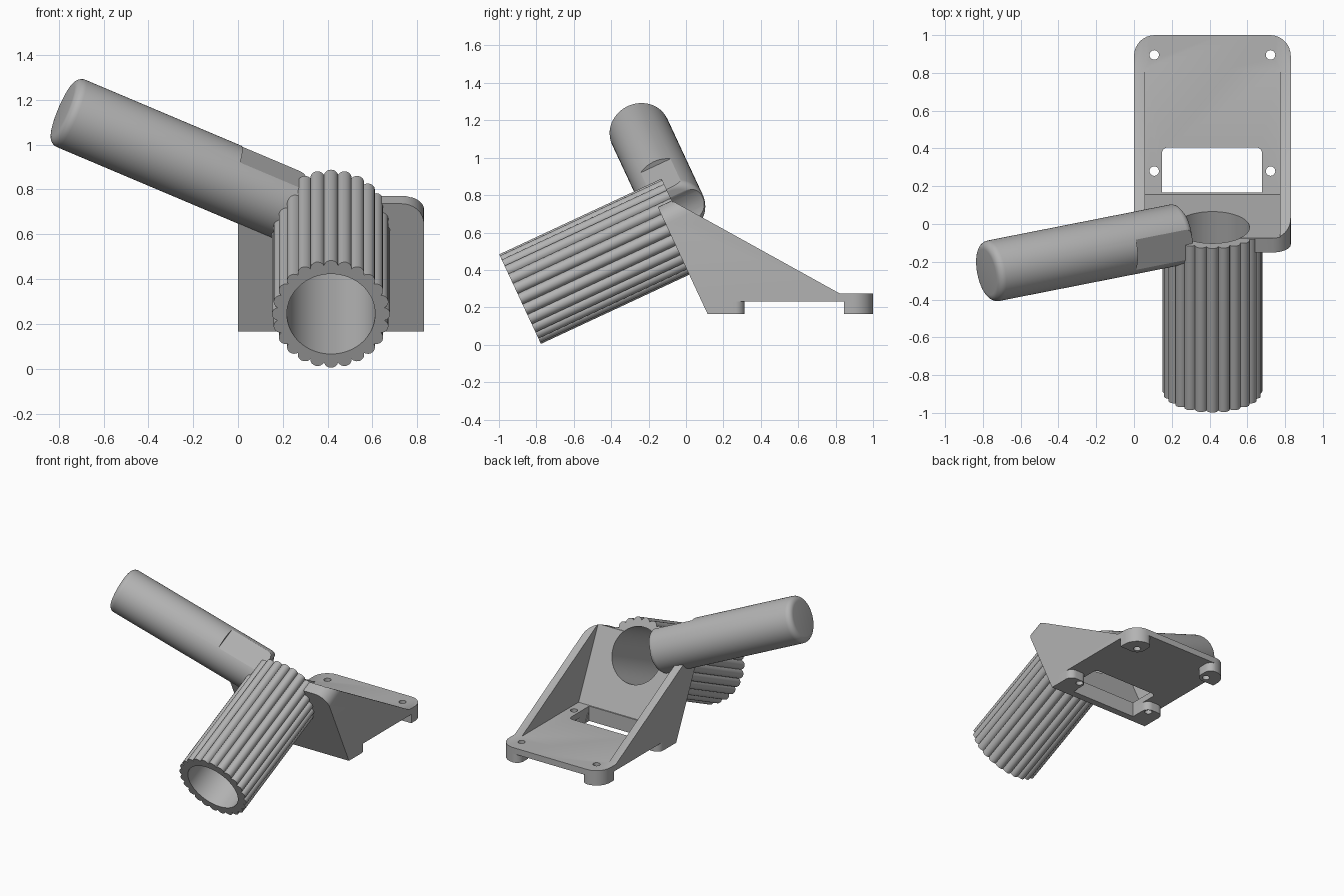
import bpy, bmesh, math
from math import sin, cos, pi
from mathutils import Matrix, Vector

cube = bpy.data.objects.get("Cube")
if cube:
    bpy.data.objects.remove(cube)

grey = bpy.data.materials.new("plain_grey")
grey.use_nodes = True
colour = (0.45, 0.45, 0.45, 1)
grey.diffuse_color = colour
grey.node_tree.nodes["Principled BSDF"].inputs["Base Color"].default_value = colour

# Shared dimensions
TILT = math.radians(25)
S, C = sin(TILT), cos(TILT)
WIDTH, MID = 0.83, 0.415
PLATE = 0.083
AXIS = 0.495
FLOOR, BASE_LOW, BASE_TOP = 0.165, 0.23, 0.275


def frame(x, y, z, origin=(0, 0, 0)):
    m = Matrix((x, y, z)).transposed().to_4x4()
    m.translation = Vector(origin)
    return m


# Working frames: flat, side profile, tilted plate, handle axis
FLAT = Matrix.Identity(4)
SIDE = frame((0, 1, 0), (0, 0, 1), (1, 0, 0))
TILTED = frame((1, 0, 0), (0, -S, C), (0, -C, -S), (0, 0.115, FLOOR))
HANDLE = TILTED @ frame((0, 0, 1), (S, C, 0), (-C, S, 0), (MID, AXIS, -PLATE))


def prism(name, points, low, high, space=FLAT):
    bm = bmesh.new()
    face = bm.faces.new([bm.verts.new((x, y, low)) for x, y in points])
    top = bmesh.ops.extrude_face_region(bm, geom=[face])["geom"]
    moved = [g for g in top if isinstance(g, bmesh.types.BMVert)]
    bmesh.ops.translate(bm, verts=moved, vec=(0, 0, high - low))
    bmesh.ops.recalc_face_normals(bm, faces=bm.faces)
    bm.transform(space)
    mesh = bpy.data.meshes.new(name)
    bm.to_mesh(mesh)
    bm.free()
    mesh.materials.append(grey)
    ob = bpy.data.objects.new(name, mesh)
    bpy.context.collection.objects.link(ob)
    return ob


def circle(x, y, r, n=64):
    return [(x + r * cos(2 * pi * i / n), y + r * sin(2 * pi * i / n)) for i in range(n)]


def rounded(x0, x1, y0, y1, radii, n=8):
    """Rectangle with corner radii from lower left, anticlockwise."""
    pts = []
    corners = [(x0, y0, 1, 1), (x1, y0, -1, 1), (x1, y1, -1, -1), (x0, y1, 1, -1)]
    for k, ((x, y, sx, sy), r) in enumerate(zip(corners, radii)):
        if r == 0:
            pts.append((x, y))
            continue
        for i in range(n + 1):
            a = pi + (k + i / n) * pi / 2
            pts.append((x + sx * r + r * cos(a), y + sy * r + r * sin(a)))
    return pts


def apply(ob, mod):
    bpy.context.view_layer.objects.active = ob
    bpy.ops.object.modifier_apply(modifier=mod.name)


def carve(ob, tool, operation="DIFFERENCE"):
    mod = ob.modifiers.new("cut", "BOOLEAN")
    mod.operation, mod.solver, mod.object = operation, "EXACT", tool
    apply(ob, mod)


tools = []


def cutter(*args):
    ob = prism("cutter", *args)
    ob.hide_render = True
    tools.append(ob)
    return ob


bore = cutter(circle(MID, AXIS, 0.197), -0.42, 1.0, TILTED)

# Bracket: side profile trimmed to rounded corners, then hollowed
bracket = prism("bracket", [
    (0.115, FLOOR), (0.207, FLOOR), (0.177, BASE_LOW), (1.0, BASE_LOW),
    (1.0, BASE_TOP), (0.82, BASE_TOP), (-0.076, 0.771), (-0.151, 0.736)],
    0, WIDTH, SIDE)
carve(bracket, cutter(rounded(-0.0, WIDTH, -1, 0.63, (0, 0, 0.1, 0.1)), -3, 1, TILTED), "INTERSECT")
carve(bracket, cutter(rounded(0, WIDTH, -1, 1, (0, 0, 0.11, 0.11)), -1, 2), "INTERSECT")
carve(bracket, cutter([(0.157, BASE_TOP), (1.2, BASE_TOP), (1.2, 1), (-0.181, 1)],
                      0.058, WIDTH - 0.058, SIDE))
carve(bracket, cutter(rounded(0.148, 0.678, 0.166, 0.405, (0, 0, 0.03, 0.03)), 0, 0.4))
carve(bracket, bore)

# Feet with screw holes
parts = [bracket]
for side in ("right", "left"):
    for end, y in (("front", 0.28), ("back", 0.895)):
        front = end == "front"
        span = (0.166, 0.314) if front else (0.845, 1.0)
        radii = (0, 0, 0.05, 0.05) if front else (0, 0.06, 0.05, 0.11)
        outline = rounded(0, 0.148 if front else 0.16, *span, radii)
        x = 0.107
        if side == "left":
            outline = [(WIDTH - px, py) for px, py in outline]
            x = WIDTH - x
        foot = prism(f"{end}_{side}_foot", outline, FLOOR, BASE_LOW)
        hole = cutter(circle(x, y, 0.025, 24), 0, 0.4)
        carve(foot, hole)
        carve(bracket, hole)
        parts.append(foot)

# Ribbed tube: a ring of overlapping round ribs
RIBS, RING, RIB = 24, 0.232, 0.032
half = pi / RIBS
spread = half + pi / 2 - math.acos(RING * sin(half) / RIB)
outline = []
for i in range(RIBS):
    a = 2 * half * i
    for j in range(8):
        b = a - spread + 2 * spread * j / 8
        outline.append((MID + RING * cos(a) + RIB * cos(b), AXIS + RING * sin(a) + RIB * sin(b)))
tube = prism("ribbed_tube", outline, -PLATE, 0.875, TILTED)
carve(tube, bore)
parts.append(tube)

# Handle: rounded bar with a shallow flat near the tube
handle = prism("handle", circle(0, 0, 0.163), 0.177, 1.319, HANDLE)
bevel = handle.modifiers.new("round_ends", "BEVEL")
bevel.width, bevel.segments, bevel.limit_method = 0.04, 6, "ANGLE"
apply(handle, bevel)
carve(handle, cutter(rounded(-0.3, 0.3, 0.137, 0.4, (0, 0, 0, 0)), -0.1, 0.511, HANDLE))
carve(handle, bore)
parts.append(handle)

# Clean up and shade
for tool in tools:
    bpy.data.objects.remove(tool)
bpy.ops.object.select_all(action="DESELECT")
for ob in parts:
    ob.select_set(True)
bpy.context.view_layer.objects.active = bracket
bpy.ops.object.shade_smooth_by_angle(angle=math.radians(30))
